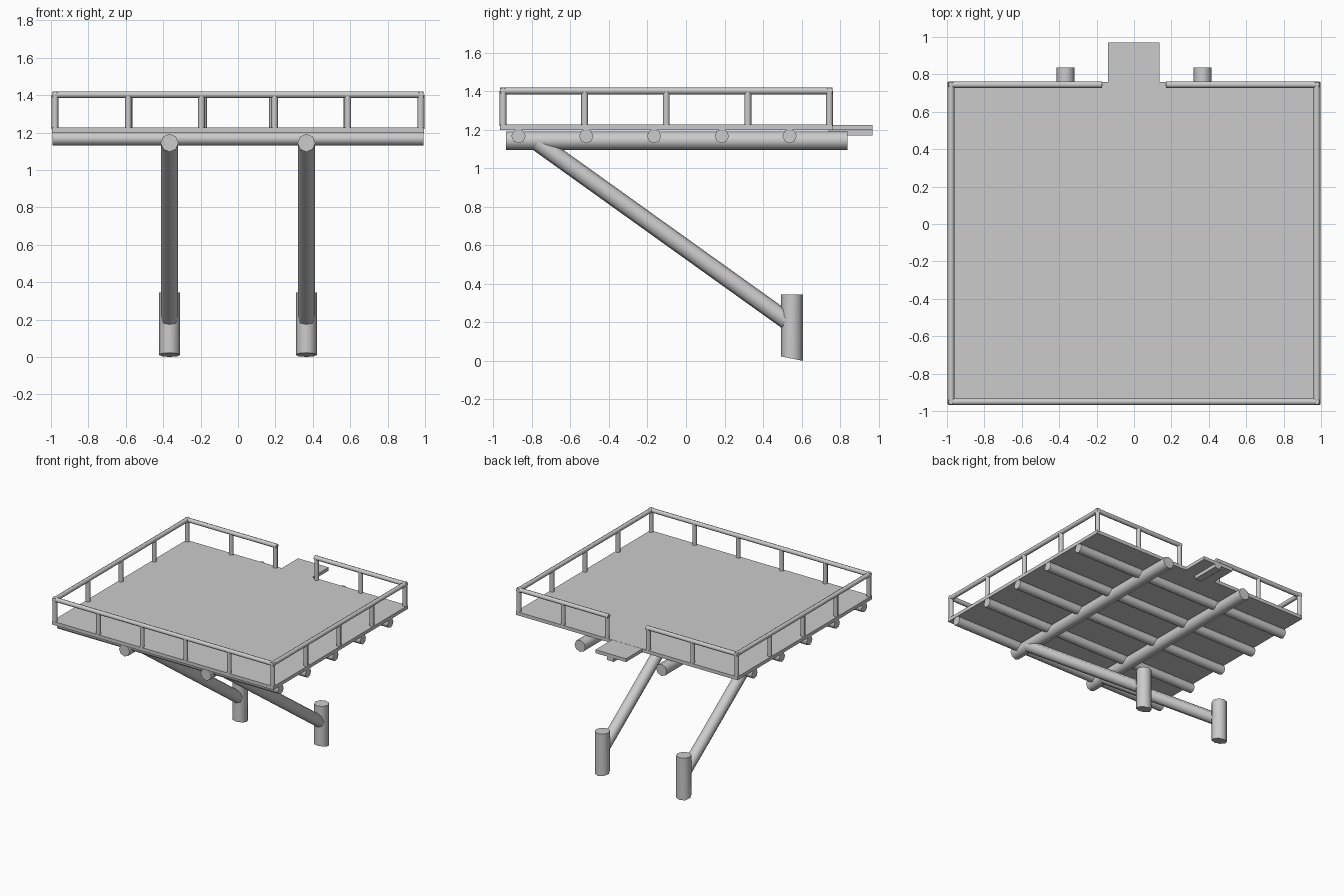
import bpy, bmesh, math
from mathutils import Vector

cube = bpy.data.objects.get("Cube")
if cube:
    bpy.data.objects.remove(cube, do_unlink=True)

grey = bpy.data.materials.new("plain grey")
grey.use_nodes = True
COLOUR = (0.6, 0.6, 0.6, 1)
grey.diffuse_color = COLOUR
grey.node_tree.nodes["Principled BSDF"].inputs["Base Color"].default_value = COLOUR


def finish(name, bm, smooth=False):
    mesh = bpy.data.meshes.new(name)
    bm.to_mesh(mesh)
    bm.free()
    mesh.materials.append(grey)
    obj = bpy.data.objects.new(name, mesh)
    bpy.context.collection.objects.link(obj)
    if smooth:
        bpy.ops.object.select_all(action='DESELECT')
        obj.select_set(True)
        bpy.context.view_layer.objects.active = obj
        bpy.ops.object.shade_smooth_by_angle(angle=math.radians(50))
    return obj


def box(name, low, high):
    bm = bmesh.new()
    bmesh.ops.create_cube(bm, size=1)
    low, high = Vector(low), Vector(high)
    for v in bm.verts:
        v.co = (low + high) / 2 + v.co * (high - low)
    return finish(name, bm)


def pole(name, start, end, radius, sides=8, taper=1.0):
    start, end = Vector(start), Vector(end)
    axis = end - start
    bm = bmesh.new()
    bmesh.ops.create_cone(bm, cap_ends=True, segments=sides, radius1=radius,
                          radius2=radius * taper, depth=axis.length)
    turn = axis.to_track_quat('Z', 'Y')
    for v in bm.verts:
        v.co = turn @ v.co + (start + end) / 2
    return finish(name, bm, True)


# Deck and the entry step at the back
box("deck", (-0.995, -0.965, 1.2), (0.995, 0.76, 1.228))
box("entry_step", (-0.14, 0.75, 1.2), (0.135, 0.97, 1.227))
box("entry_step_bearer", (-0.03, 0.74, 1.172), (0.03, 0.97, 1.2))

# Joists running across under the deck
for i in range(5):
    y = -0.87 + 0.352 * i
    pole(f"joist_{i + 1}", (-0.993, y, 1.168), (0.993, y, 1.168), 0.037)

# Long beams, braces and footing posts on both sides
for side, s in (("left", 1), ("right", -1)):
    x = 0.366 * s
    pole(f"{side}_beam", (x, -0.935, 1.145), (x, 0.838, 1.145), 0.048)
    pole(f"{side}_brace", (x, -0.77, 1.135), (x, 0.55, 0.19), 0.046)
    foot = pole(f"{side}_footing_post", (x, 0.55, 0.012), (x, 0.55, 0.345), 0.057)
    for v in foot.data.vertices:      # bottom is cut at a slight slant
        if v.co.z < 0.1:
            v.co.z -= 0.2 * (v.co.y - 0.55)

# Railing
RAIL_X, FRONT, BACK, RAIL_Z, GAP = 0.978, -0.95, 0.745, 1.403, 0.185


def rail(name, a, b):
    pole(name, (*a, RAIL_Z), (*b, RAIL_Z), 0.018)


def post(name, x, y):
    pole(name, (x, y, 1.22), (x, y, RAIL_Z), 0.018)


rail("front_rail", (-RAIL_X - 0.015, FRONT), (RAIL_X + 0.015, FRONT))
for i in range(1, 5):
    post(f"front_rail_post_{i}", -RAIL_X + 2 * RAIL_X * i / 5, FRONT)
for side, s in (("left", 1), ("right", -1)):
    rail(f"{side}_rail", (s * RAIL_X, FRONT - 0.015), (s * RAIL_X, BACK + 0.015))
    rail(f"{side}_back_rail", (s * (RAIL_X + 0.015), BACK), (s * (GAP - 0.015), BACK))
    for i in range(5):
        post(f"{side}_rail_post_{i + 1}", s * RAIL_X, FRONT + (BACK - FRONT) * i / 4)
    for i, x in enumerate((GAP, (GAP + RAIL_X) / 2)):
        post(f"{side}_back_rail_post_{i + 1}", s * x, BACK)
